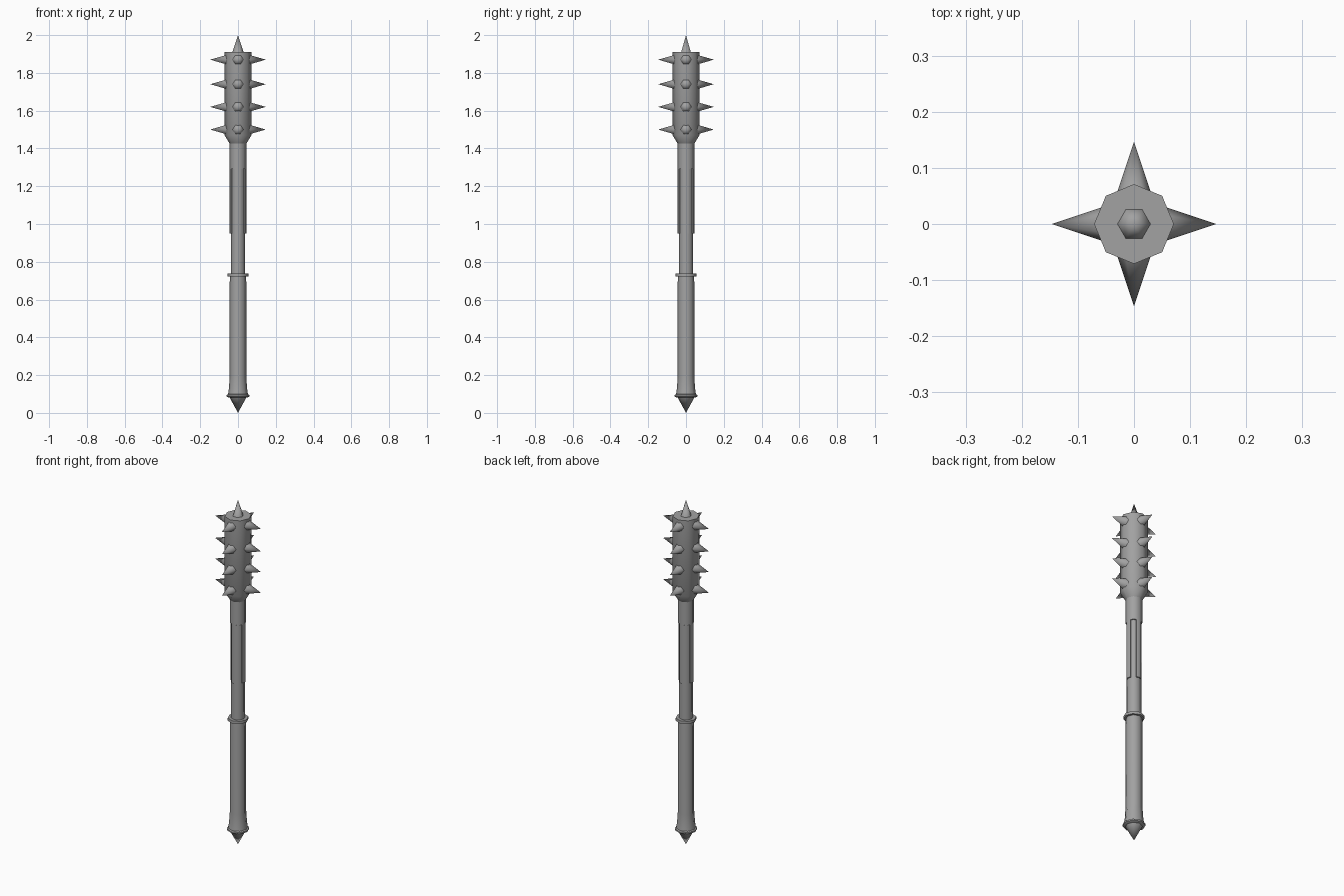
import bpy, bmesh, math
from mathutils import Matrix, Vector

if "Cube" in bpy.data.objects:
    bpy.data.objects.remove(bpy.data.objects["Cube"], do_unlink=True)

steel = bpy.data.materials.new("grey steel")
GREY = (0.36, 0.36, 0.36, 1.0)
steel.diffuse_color = GREY
steel.use_nodes = True
bsdf = next(n for n in steel.node_tree.nodes if n.type == 'BSDF_PRINCIPLED')
bsdf.inputs["Base Color"].default_value = GREY


def finish(name, bm, angle):
    """Turn a bmesh into a shaded, coloured object."""
    bmesh.ops.recalc_face_normals(bm, faces=bm.faces)
    mesh = bpy.data.meshes.new(name)
    bm.to_mesh(mesh)
    bm.free()
    mesh.materials.append(steel)
    ob = bpy.data.objects.new(name, mesh)
    bpy.context.collection.objects.link(ob)
    bpy.ops.object.select_all(action='DESELECT')
    ob.select_set(True)
    bpy.context.view_layer.objects.active = ob
    bpy.ops.object.shade_smooth_by_angle(angle=math.radians(angle))
    return ob


def turned(name, profile, sides=8, angle=50):
    """Closed solid turned around z from (radius, height) points."""
    bm = bmesh.new()
    rings = []
    for r, z in profile:
        count = sides if r > 0 else 1
        rings.append([bm.verts.new((r * math.cos(math.tau * i / sides),
                                    r * math.sin(math.tau * i / sides), z))
                      for i in range(count)])
    for a, b in zip(rings, rings[1:]):
        for i in range(sides):
            j = (i + 1) % sides
            if len(a) == 1:
                bm.faces.new((a[0], b[j], b[i]))
            elif len(b) == 1:
                bm.faces.new((a[i], a[j], b[0]))
            else:
                bm.faces.new((a[i], a[j], b[j], b[i]))
    for end in (rings[0], rings[-1]):
        if len(end) > 1:
            bm.faces.new(end)
    return finish(name, bm, angle)


# Handle, from the pointed pommel upward
turned("pommel_point", [(0, 0), (0.046, 0.085)])
turned("pommel_ring", [(0.052, 0.082), (0.06, 0.087), (0.06, 0.095), (0.052, 0.099)])
turned("grip", [(0.053, 0.095), (0.048, 0.13), (0.044, 0.19),
                (0.044, 0.69), (0.042, 0.725)])
turned("grip_collar", [(0.055, 0.722), (0.055, 0.738)])
turned("shaft_core", [(0.038, 0.72), (0.037, 1.30)])
turned("upper_shaft", [(0.044, 1.29), (0.044, 1.45)])

# Four raised plates around the shaft, leaving slots on the diagonals
OUTER, INNER = 0.0445, 0.032
for k, side in enumerate(("left", "back", "right", "front")):
    turn = Matrix.Rotation(k * math.pi / 2, 3, 'Z')
    half = Vector((math.cos(math.pi / 4), math.sin(math.pi / 4), 0))
    mid = (Vector((1, 0, 0)) + half) / 2
    low = Vector((mid.x, -mid.y, 0))
    section = [low * OUTER, Vector((OUTER, 0, 0)), mid * OUTER,
               mid * INNER, Vector((INNER, 0, 0)), low * INNER]
    bm = bmesh.new()
    bottom = bm.faces.new([bm.verts.new(turn @ p + Vector((0, 0, 0.95)))
                           for p in section])
    made = bmesh.ops.extrude_face_region(bm, geom=[bottom])
    top = [g for g in made["geom"] if isinstance(g, bmesh.types.BMVert)]
    bmesh.ops.translate(bm, verts=top, vec=(0, 0, 0.34))
    if bottom.is_valid and len(bm.faces) < 8:
        bm.faces.new([v for v in bottom.verts])
    finish("shaft_plate_" + side, bm, 50)

# Club head
turned("head", [(0.044, 1.425), (0.071, 1.47), (0.071, 1.91)])

# Four rows of spikes, plus one on top
for row, z in enumerate((1.50, 1.62, 1.74, 1.87), 1):
    for k, side in enumerate(("left", "back", "right", "front")):
        spike = turned(f"spike_{side}_{row}", [(0.034, 0.045), (0, 0.147)], 6, 65)
        base = (Matrix.Rotation(math.pi / 2, 4, 'Y')
                @ Matrix.Rotation(math.pi / 2, 4, 'Z'))
        spike.data.transform(Matrix.Translation((0, 0, z))
                             @ Matrix.Rotation(k * math.pi / 2, 4, 'Z') @ base)
turned("top_spike", [(0.031, 1.905), (0, 2.0)], 6, 65)
